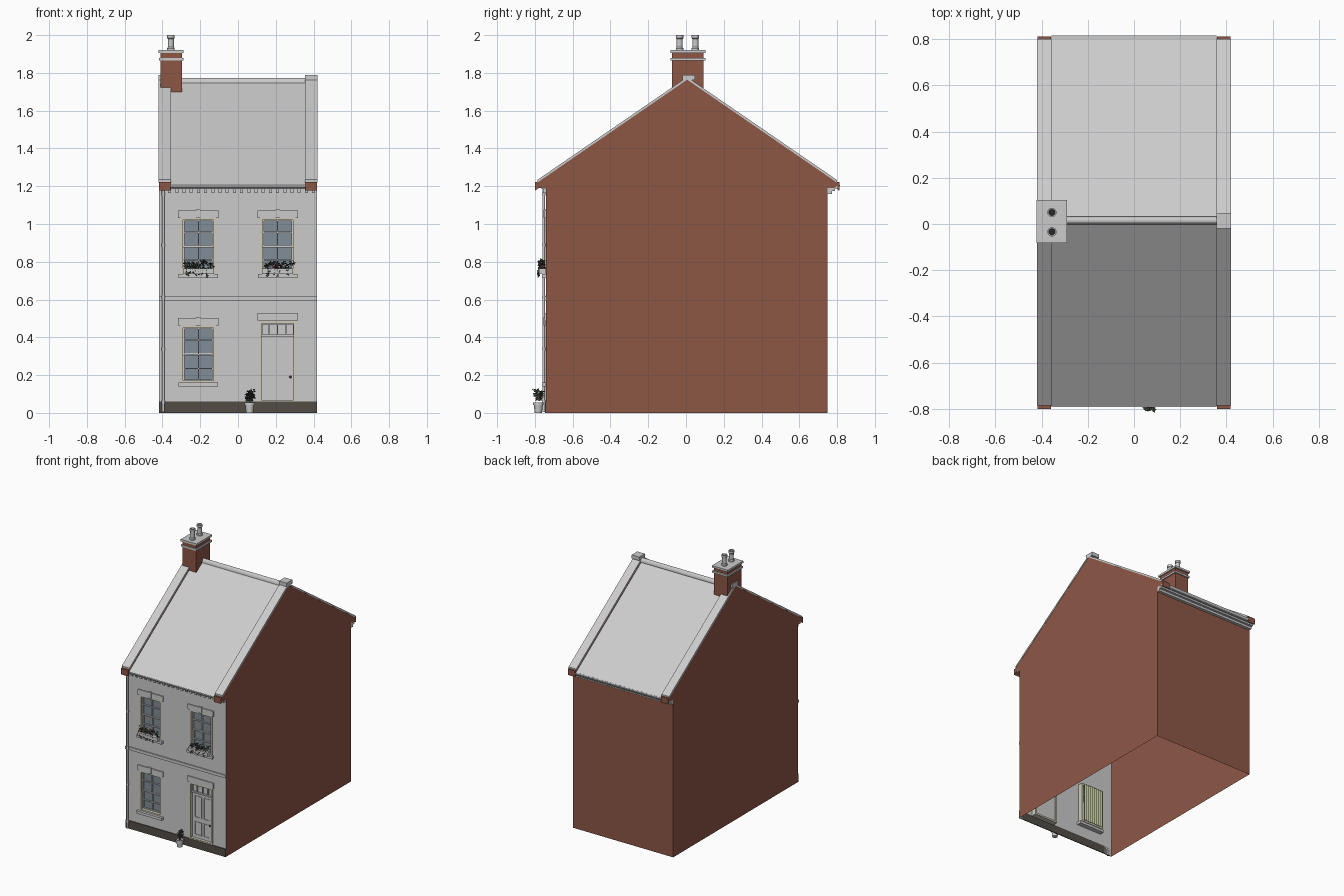
import bpy, bmesh, math, random
from mathutils import Vector

if "Cube" in bpy.data.objects:
    bpy.data.objects.remove(bpy.data.objects["Cube"])

random.seed(4)
W, FY, BY, EZ, RY, K = 0.418, -0.74, 0.75, 1.19, 0.006, 0.687


def mat(name, r, g, b):
    m = bpy.data.materials.new(name)
    m.diffuse_color = (r, g, b, 1)
    m.use_nodes = True
    m.node_tree.nodes["Principled BSDF"].inputs["Base Color"].default_value = m.diffuse_color
    return m


BRICK = mat("brick", 0.27, 0.095, 0.06)
DARK = mat("dark_stone", 0.085, 0.073, 0.06)
GLASS = mat("glass", 0.22, 0.27, 0.31)
FRAME = mat("frame_cream", 0.62, 0.6, 0.48)
CURTAIN = mat("curtain_green", 0.36, 0.4, 0.24)
LEAF = mat("leaf", 0.06, 0.08, 0.05)
FLOWER = mat("flower", 0.4, 0.03, 0.05)
BLACK = mat("soot", 0.02, 0.02, 0.02)


def make(name, verts, faces, m=None):
    me = bpy.data.meshes.new(name)
    me.from_pydata(verts, [], faces)
    ob = bpy.data.objects.new(name, me)
    bpy.context.collection.objects.link(ob)
    if m:
        me.materials.append(m)
    return ob


def boxes(name, lst, m=None):
    """One object from boxes given as x0, x1, y0, y1, z0, z1."""
    v, f = [], []
    for x0, x1, y0, y1, z0, z1 in lst:
        n = len(v)
        v += [(x, y, z) for z in (z0, z1) for x, y in ((x0, y0), (x1, y0), (x1, y1), (x0, y1))]
        f += [[n + i for i in q] for q in ((3, 2, 1, 0), (4, 5, 6, 7), (0, 1, 5, 4),
                                           (1, 2, 6, 5), (2, 3, 7, 6), (3, 0, 4, 7))]
    return make(name, v, f, m)


def extrude_x(name, pts, x0, x1, m=None):
    """Closed y-z profile pushed along x."""
    n = len(pts)
    v = [(x, y, z) for x in (x0, x1) for y, z in pts]
    f = [[i, (i + 1) % n, n + (i + 1) % n, n + i] for i in range(n)]
    ob = make(name, v, f + [list(range(n))[::-1], list(range(n, 2 * n))], m)
    bm = bmesh.new()
    bm.from_mesh(ob.data)
    bmesh.ops.recalc_face_normals(bm, faces=bm.faces)
    bm.to_mesh(ob.data)
    bm.free()
    return ob


def lathe(name, prof, loc, m=None, seg=20):
    n = len(prof)
    v = [(loc[0] + r * math.cos(2 * math.pi * s / seg), loc[1] + r * math.sin(2 * math.pi * s / seg), loc[2] + z)
         for s in range(seg) for r, z in prof]
    f = [[s * n + i, (s + 1) % seg * n + i, (s + 1) % seg * n + i + 1, s * n + i + 1]
         for s in range(seg) for i in range(n - 1)]
    ob = make(name, v, f, m)
    bpy.context.view_layer.objects.active = ob
    ob.select_set(True)
    bpy.ops.object.shade_smooth_by_angle(angle=math.radians(35))
    ob.select_set(False)
    return ob


def frame(x0, x1, y0, y1, z0, z1, w):
    return [(x0, x0 + w, y0, y1, z0, z1), (x1 - w, x1, y0, y1, z0, z1),
            (x0 + w, x1 - w, y0, y1, z1 - w, z1), (x0 + w, x1 - w, y0, y1, z0, z0 + w)]


def slope(y, top):
    return top - K * abs(y - RY)


def chevron(y0, y1, top, thick):
    return [(y0, slope(y0, top)), (RY, top), (y1, slope(y1, top)),
            (y1, slope(y1, top) - thick), (RY, top - thick), (y0, slope(y0, top) - thick)]


# Front wall sheet with openings for the windows and door
xs = [-W, -0.30, -0.12, 0.12, 0.30, W]
zs = [0, 0.06, 0.16, 0.46, 0.48, 0.735, 1.03, 1.2]
holes = {(1, 2), (1, 5), (3, 5), (3, 1), (3, 2), (3, 3)}
nx = len(xs)
make("front_wall", [(x, FY, z) for z in zs for x in xs],
     [[j * nx + i, j * nx + i + 1, (j + 1) * nx + i + 1, (j + 1) * nx + i]
      for j in range(7) for i in range(5) if (i, j) not in holes])
boxes("plinth", [(-W, W, FY - 0.006, FY, 0, 0.06)], DARK)
boxes("string_course", [(-W, W, FY - 0.008, FY, 0.595, 0.617)])

# Back wall and gable walls (the shell is open underneath)
make("back_wall", [(-W, BY, 0), (W, BY, 0), (W, BY, 1.2), (-W, BY, 1.2)], [[1, 0, 3, 2]], BRICK)
gable = [(FY, 0), (BY, 0), (BY, EZ), (0.785, EZ), (0.812, slope(0.812, 1.765)), (RY, 1.765),
         (-0.80, slope(-0.80, 1.765)), (-0.773, EZ), (FY, EZ)]
for s, side in ((-1, "left"), (1, "right")):
    g = list(range(9))
    make(side + "_gable_wall", [(s * W, y, z) for y, z in gable], [g if s > 0 else g[::-1]], BRICK)
    a, b = sorted((s * 0.358, s * (W - 0.0005)))
    extrude_x(side + "_parapet", chevron(-0.80, 0.812, 1.765, 0.035), a, b, BRICK)
    boxes(side + "_kneelers", [(a, b, -0.80, FY, EZ, 1.222), (a, b, BY, 0.812, EZ, 1.222)], BRICK)
    a, b = sorted((s * 0.356, s * (W + 0.002)))
    extrude_x(side + "_coping", chevron(-0.785, 0.80, 1.778, 0.014), a, b)
    boxes(side + "_apex_stone", [(a, b, RY - 0.025, RY + 0.042, 1.762, 1.79)])

# Roof covering and ridge tile
extrude_x("roof", chevron(-0.787, 0.80, 1.752, 0.008), -0.36, 0.36)
arc = [math.pi * i / 10 for i in range(11)]
ridge = extrude_x("ridge_tile", [(RY + 0.009 + 0.018 * math.cos(t), 1.745 + 0.028 * math.sin(t)) for t in arc],
                  -0.357, 0.357)

# Eaves: soffits, dentils, back cornice, gutters
boxes("front_soffit", [(-W, W, -0.766, FY, 1.185, 1.2)])
boxes("dentils", [(x - 0.008, x + 0.008, FY - 0.016, FY, 1.163, 1.187)
                  for x in (-0.40 + 0.8 * i / 21 for i in range(22))])
boxes("back_cornice", [(-W, W, BY, 0.772, 1.158, 1.175), (-W, W, BY, 0.79, 1.175, 1.188),
                       (-W, W, BY, 0.802, 1.188, 1.2)])
for name, y in (("front_gutter", -0.778), ("back_gutter", 0.802)):
    extrude_x(name, [(y + 0.013 * math.cos(t), 1.206 - 0.016 * math.sin(t)) for t in arc], -0.357, 0.357)

# Drainpipe with collars and hopper
lathe("drainpipe", [(0, 0.005), (0.007, 0.005), (0.007, 1.19), (0, 1.19)], (-0.395, -0.754, 0))
for i, z in enumerate((0.05, 0.33, 0.605, 0.88, 1.15)):
    lathe(f"pipe_collar_{i}", [(0.007, 0), (0.0095, 0), (0.0095, 0.016), (0.007, 0.016)], (-0.395, -0.754, z))


def window(tag, x, z0, z1):
    a, b, h = x - 0.09, x + 0.09, z1 - z0
    boxes(tag + "_casing", frame(a - 0.004, b + 0.004, FY - 0.003, -0.70, z0 - 0.002, z1 + 0.003, 0.013), FRAME)
    mid = z0 + h / 2
    up, lo = (-0.728, -0.714), (-0.72, -0.706)
    a, b = a + 0.008, b - 0.008
    bars = frame(a, b, *up, mid - 0.006, z1 - 0.006, 0.009) + frame(a, b, *lo, z0 + 0.008, mid + 0.006, 0.009)
    bars += [(x - 0.003, x + 0.003, *up, mid, z1 - 0.01), (x - 0.003, x + 0.003, *lo, z0 + 0.01, mid),
             (a, b, *up, mid + h / 4 - 0.003, mid + h / 4 + 0.003),
             (a, b, *lo, z0 + h / 4 - 0.003, z0 + h / 4 + 0.003)]
    boxes(tag + "_sashes", bars)
    boxes(tag + "_glass", [(a, b, -0.719, -0.717, mid, z1 - 0.008), (a, b, -0.711, -0.709, z0 + 0.008, mid)], GLASS)
    n = 36
    make(tag + "_curtain", [(a + (b - a) * i / n, -0.69 + 0.006 * math.sin(i * 1.57), z)
                            for z in (z0 + 0.005, z1 - 0.005) for i in range(n + 1)],
         [[i, i + 1, n + 2 + i, n + 1 + i] for i in range(n)], CURTAIN)
    boxes(tag + "_sill", [(x - 0.105, x + 0.105, FY - 0.022, -0.705, z0 - 0.02, z0)])
    boxes(tag + "_lintel", [(x - 0.107, x + 0.107, FY - 0.008, FY, z1 + 0.003, z1 + 0.042),
                            (x - 0.012, x + 0.012, FY - 0.014, FY, z1 + 0.003, z1 + 0.048)])


window("ground_window", -0.21, 0.16, 0.46)
window("upper_left_window", -0.21, 0.735, 1.03)
window("upper_right_window", 0.21, 0.735, 1.03)

# Door: casing, leaf with raised panel mouldings, fanlight, knob
boxes("door_casing", frame(0.112, 0.308, FY - 0.004, -0.70, 0.055, 0.487, 0.013), FRAME)
boxes("door_leaf", [(0.12, 0.30, -0.722, -0.708, 0.06, 0.41)])
boxes("door_panels", [p for x in (0.143, 0.218) for z0, z1 in ((0.09, 0.19), (0.22, 0.385))
                      for p in frame(x, x + 0.06, -0.726, -0.721, z0, z1, 0.006)])
fan = frame(0.12, 0.30, -0.73, -0.71, 0.405, 0.478, 0.01)
fan += [(0.12 + 0.045 * i - 0.003, 0.12 + 0.045 * i + 0.003, -0.727, -0.714, 0.41, 0.47) for i in (1, 2, 3)]
boxes("fanlight_bars", fan)
boxes("fanlight_glass", [(0.12, 0.30, -0.716, -0.714, 0.41, 0.475)])
boxes("door_lintel", [(0.103, 0.317, FY - 0.008, FY, 0.488, 0.53)])
bpy.ops.mesh.primitive_uv_sphere_add(segments=12, ring_count=8, radius=0.007, location=(0.277, -0.73, 0.19))
knob = bpy.context.object
knob.name = "door_knob"
knob.data.materials.append(DARK)

# Chimney stack, bands and pots
cx, cy = -0.355, 0.009
boxes("chimney_stack", [(cx - 0.056, cx + 0.058, cy - 0.084, cy + 0.084, 1.70, 1.905)], BRICK)
boxes("chimney_bands", [(cx - 0.064, cx + 0.066, cy - 0.091, cy + 0.093, 1.866, 1.88),
                        (cx - 0.066, cx + 0.066, cy - 0.091, cy + 0.095, 1.905, 1.92)])
for i, y in enumerate((-0.034, 0.05)):
    lathe(f"chimney_pot_{i}", [(0.02, 0), (0.02, 0.01), (0.0155, 0.016), (0.0165, 0.06), (0.02, 0.064),
                               (0.02, 0.08), (0.014, 0.08), (0.012, 0.01)], (cx, y, 1.92))
    lathe(f"pot_soot_{i}", [(0.013, 0.05), (0, 0.05)], (cx, y, 1.92), BLACK)


def foliage(name, roots, spread, up, n, size):
    """Stems from a root line, each with folded leaves and a few flowers."""
    (ra, rb), v, f, red = roots, [], [], []
    for k in range(n):
        p = Vector(ra).lerp(Vector(rb), random.random())
        t = p + Vector([random.uniform(-s, s) for s in spread] + [random.uniform(*up)])
        o = len(v)
        v += [p, p + Vector((0.002, 0, 0)), t]
        f.append([o, o + 1, o + 2])
        red.append(0)
        for j in range(4):
            d = Vector([random.uniform(-1, 1) for _ in range(3)]).normalized() * size
            w = d.cross(Vector((random.random(), 0.4, 1))).normalized() * size * 0.45
            b = p.lerp(t, random.uniform(0.6, 1.0))
            o = len(v)
            v += [b, b + d * 0.5 + w, b + d, b + d * 0.5 - w]
            f.append([o, o + 1, o + 2, o + 3])
            red.append(int(random.random() < 0.08))
    ob = make(name, v, f, LEAF)
    ob.data.materials.append(FLOWER)
    for poly, r in zip(ob.data.polygons, red):
        poly.material_index = r


# Window boxes and their planting
for x, side in ((-0.21, "left"), (0.21, "right")):
    boxes(side + "_window_box", [(x - 0.082, x + 0.082, -0.778, -0.744, 0.736, 0.764)])
    foliage(side + "_box_plants", ((x - 0.075, -0.765, 0.76), (x + 0.075, -0.762, 0.76)),
            (0.015, 0.012), (0.0, 0.05), 45, 0.015)
    foliage(side + "_trailing_plants", ((x - 0.075, -0.781, 0.763), (x + 0.075, -0.781, 0.763)),
            (0.012, 0.003), (-0.045, -0.01), 10, 0.01)

# Potted plant by the door
lathe("plant_pot", [(0, 0), (0.019, 0), (0.024, 0.042), (0.028, 0.042), (0.028, 0.055), (0.024, 0.055),
                    (0.023, 0.048), (0, 0.048)], (0.062, -0.782, 0))
foliage("pot_plant", ((0.057, -0.782, 0.048), (0.067, -0.782, 0.048)), (0.026, 0.022), (0.03, 0.08), 26, 0.018)
